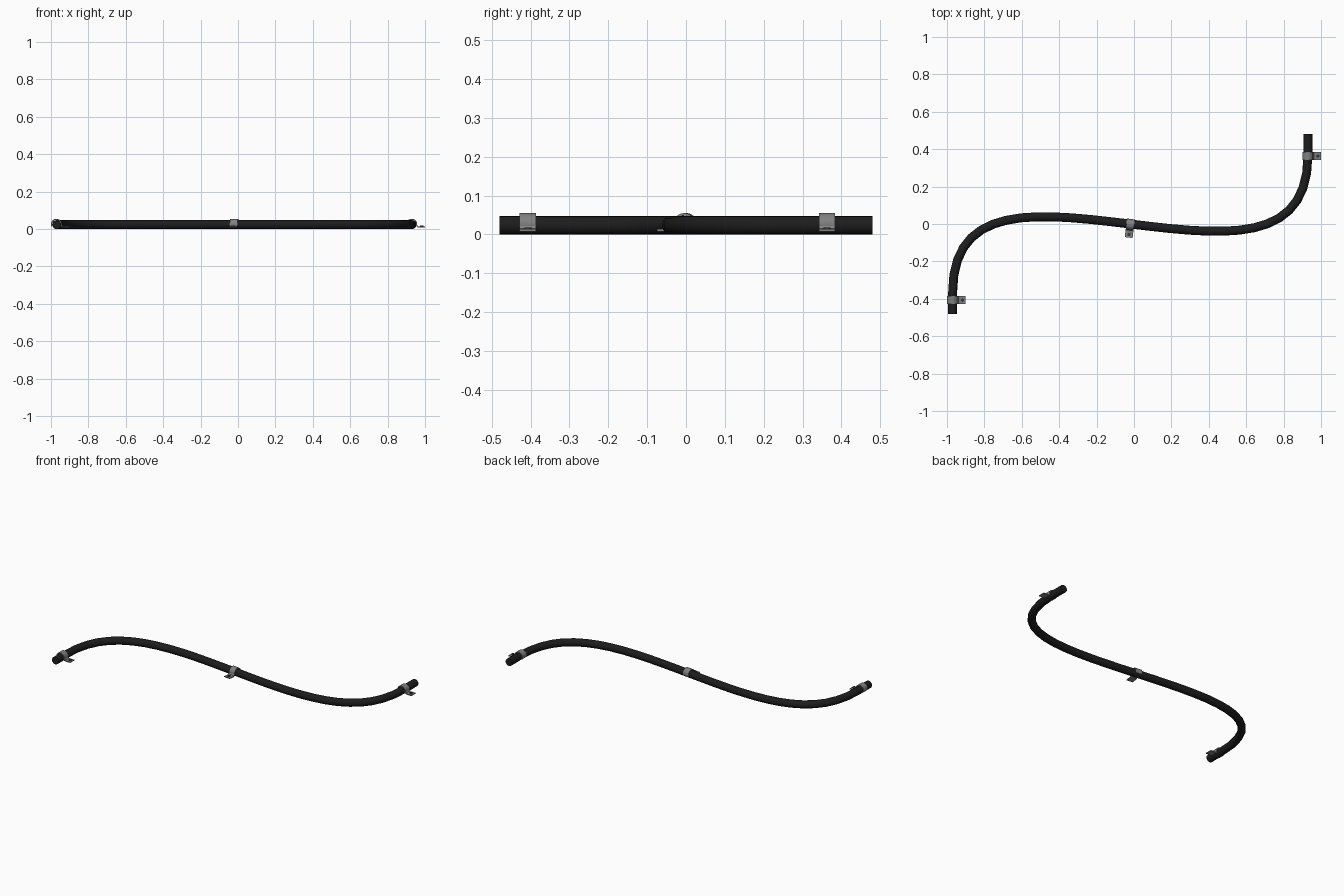
import bpy, bmesh, math
from mathutils import Vector, Matrix

if "Cube" in bpy.data.objects:
    bpy.data.objects.remove(bpy.data.objects["Cube"])

R = 0.0238


def material(name, v):
    m = bpy.data.materials.new(name)
    m.diffuse_color = (v, v, v, 1)
    m.use_nodes = True
    m.node_tree.nodes["Principled BSDF"].inputs["Base Color"].default_value = m.diffuse_color
    return m


black = material("black_rubber", 0.012)
grey = material("clip_metal", 0.22)
dark = material("screw_metal", 0.04)


def select(ob):
    bpy.ops.object.select_all(action='DESELECT')
    ob.select_set(True)
    bpy.context.view_layer.objects.active = ob


# cable: S-shaped bezier with straight ends: (point, left handle, right handle)
nodes = [((-.97, -.48), (-.97, -.52), (-.97, -.44)),
         ((-.97, -.37), (-.97, -.41), (-.97, .117)),
         ((-.02, 0), (-.52, .06), (.48, -.06)),
         ((.93, .37), (.93, -.117), (.93, .41)),
         ((.93, .48), (.93, .44), (.93, .52))]
cu = bpy.data.curves.new("cable", 'CURVE')
cu.dimensions = '3D'
cu.bevel_depth = R
cu.bevel_resolution = 6
cu.use_fill_caps = True
sp = cu.splines.new('BEZIER')
sp.resolution_u = 14
sp.bezier_points.add(len(nodes) - 1)
for bp, (co, hl, hr) in zip(sp.bezier_points, nodes):
    bp.handle_left_type = bp.handle_right_type = 'FREE'
    bp.co = (*co, R)
    bp.handle_left = (*hl, R)
    bp.handle_right = (*hr, R)
cable = bpy.data.objects.new("cable", cu)
bpy.context.collection.objects.link(cable)
cu.materials.append(black)
select(cable)
bpy.ops.object.convert(target='MESH')
bpy.ops.object.shade_smooth_by_angle(angle=math.radians(40))


def clip(name, x, y, rot):
    # bent strap profile over the cable ending in a flat screw tab
    t, w, zc, r = 0.006, 0.042, 0.026, 0.026
    mid = [Vector((r * math.cos(a), zc + r * math.sin(a)))
           for a in (math.radians(205 - 215 * i / 18) for i in range(19))]
    mid += [Vector((.030, .013)), Vector((.036, .011)), Vector((.071, .011))]
    outer, inner = [], []
    for i, p in enumerate(mid):
        d = (mid[min(i + 1, len(mid) - 1)] - mid[max(i - 1, 0)]).normalized()
        n = Vector((-d.y, d.x)) * t / 2
        outer.append(p + n)
        inner.append(p - n)
    bm = bmesh.new()
    rows = [[bm.verts.new((q.x, s * w / 2, q.y)) for q in (o, k) for s in (-1, 1)]
            for o, k in zip(outer, inner)]
    order = (0, 1, 3, 2)
    for a, b in zip(rows, rows[1:]):
        for i in range(4):
            j, k = order[i], order[(i + 1) % 4]
            bm.faces.new((a[j], a[k], b[k], b[j]))
    for row in (rows[0], rows[-1]):
        bm.faces.new([row[i] for i in order])
    bmesh.ops.recalc_face_normals(bm, faces=bm.faces)
    me = bpy.data.meshes.new(name)
    bm.to_mesh(me)
    bm.free()
    ob = bpy.data.objects.new(name, me)
    bpy.context.collection.objects.link(ob)
    me.materials.append(grey)
    ob.location = (x, y, 0)
    ob.rotation_euler.z = rot
    select(ob)
    bpy.ops.object.shade_smooth_by_angle(angle=math.radians(30))

    # screw head on the tab
    pos = Matrix.Rotation(rot, 3, 'Z') @ Vector((.054, 0, .0155))
    bpy.ops.mesh.primitive_cylinder_add(vertices=16, radius=.009, depth=.006,
                                        location=pos + Vector((x, y, 0)))
    screw = bpy.context.object
    screw.name = name + "_screw"
    screw.data.materials.append(dark)


clip("left_clip", -.971, -.407, 0)
clip("middle_clip", -.02, -.002, -math.pi / 2 - .12)
clip("right_clip", .929, .363, 0)
